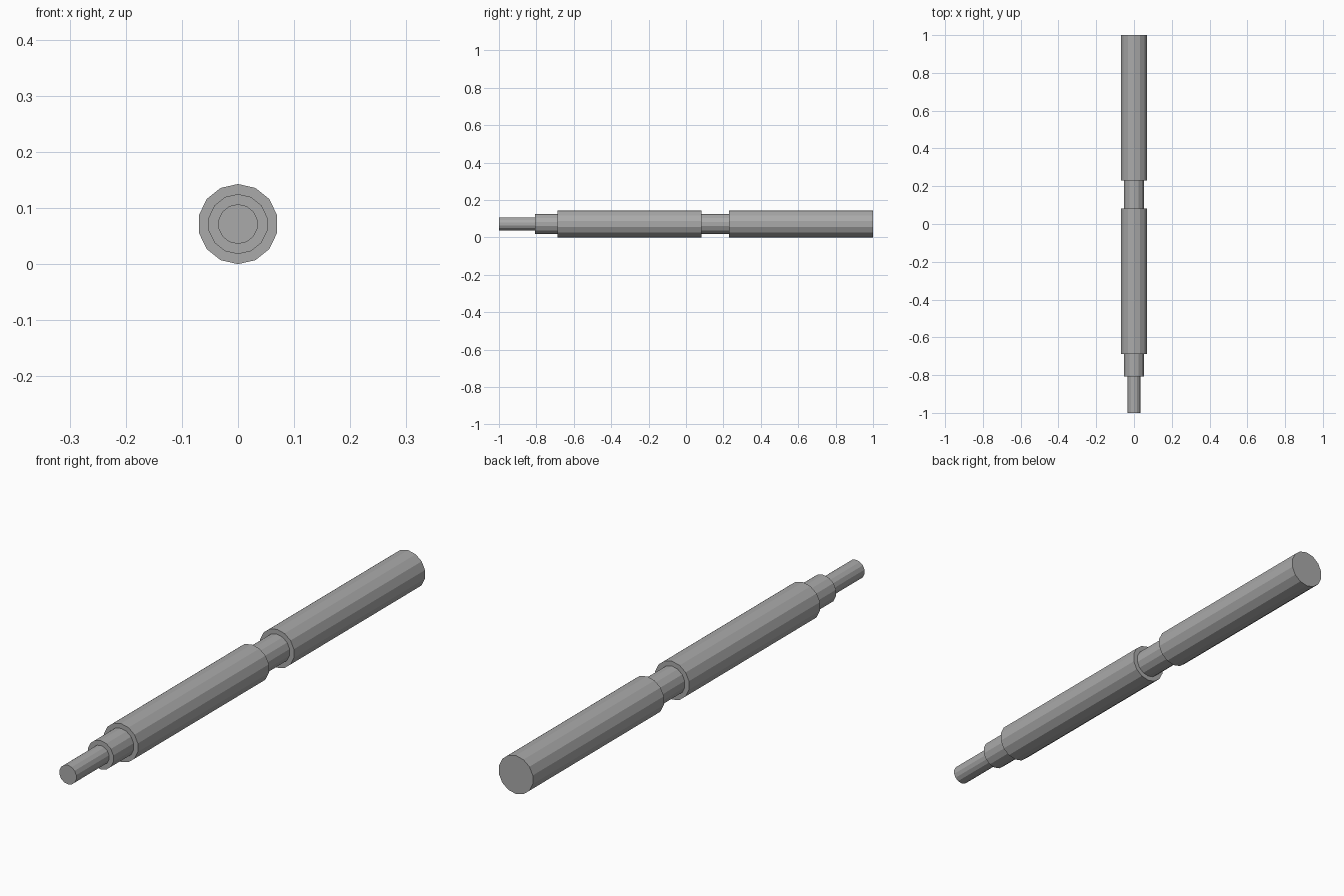
import bpy
import bmesh
import math

cube = bpy.data.objects.get("Cube")
if cube:
    bpy.data.objects.remove(cube, do_unlink=True)

SIDES = 14
BODY, COLLAR, TIP = 0.0714, 0.0535, 0.0355

grey = bpy.data.materials.new("plain_grey")
grey.use_nodes = True
colour = (0.4, 0.4, 0.4, 1)
grey.diffuse_color = colour
grey.node_tree.nodes["Principled BSDF"].inputs["Base Color"].default_value = colour

# Stepped profile along the length: (radius, y), front to back
profile = [
    (TIP, -1.0), (TIP, -0.807),          # thin front tip
    (COLLAR, -0.807), (COLLAR, -0.688),  # front collar
    (BODY, -0.688), (BODY, 0.082),       # front barrel
    (COLLAR, 0.082), (COLLAR, 0.229),    # neck between the barrels
    (BODY, 0.229), (BODY, 1.0),          # rear barrel
]

bm = bmesh.new()
rings = []
for radius, y in profile:
    angles = [math.tau * i / SIDES for i in range(SIDES)]
    rings.append([bm.verts.new((radius * math.sin(a), y, BODY + radius * math.cos(a)))
                  for a in angles])

# Walls and step rings between neighbouring sections
for near, far in zip(rings, rings[1:]):
    for i in range(SIDES):
        j = (i + 1) % SIDES
        bm.faces.new((near[i], near[j], far[j], far[i]))

# End caps
bm.faces.new(rings[0])
bm.faces.new(rings[-1])
bmesh.ops.recalc_face_normals(bm, faces=bm.faces)

mesh = bpy.data.meshes.new("stepped_rod")
bm.to_mesh(mesh)
bm.free()
mesh.materials.append(grey)
rod = bpy.data.objects.new("stepped_rod", mesh)
bpy.context.collection.objects.link(rod)
